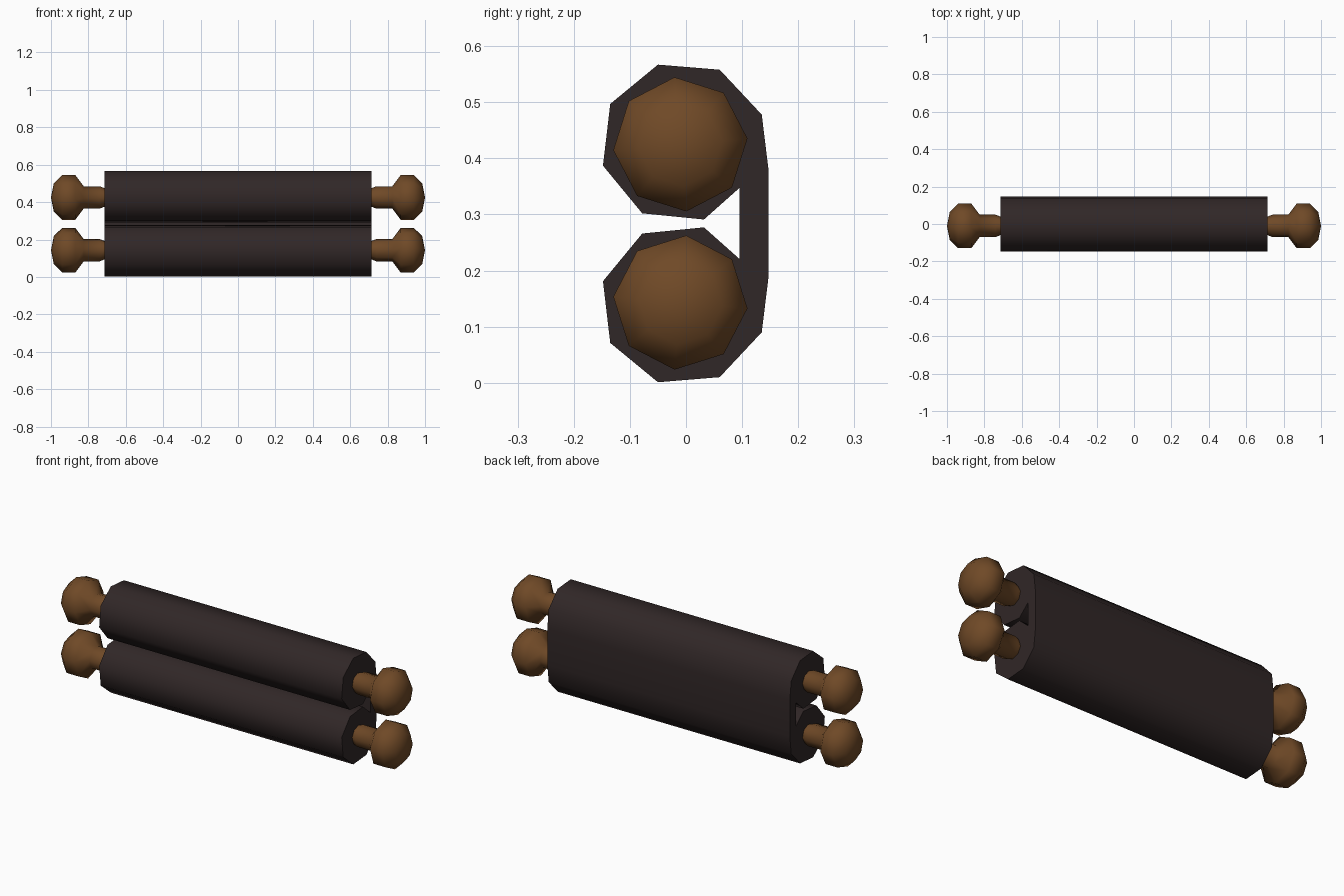
import bpy, bmesh, math

cube = bpy.data.objects.get("Cube")
if cube:
    bpy.data.objects.remove(cube, do_unlink=True)

MID_Z = 0.284        # height of the mirror plane between the two rolls
HALF_LENGTH = 0.715  # half length of the rolled sheet


def material(name, colour):
    mat = bpy.data.materials.new(name)
    mat.use_nodes = True
    mat.diffuse_color = (*colour, 1)
    mat.node_tree.nodes["Principled BSDF"].inputs["Base Color"].default_value = (*colour, 1)
    return mat


def finish(name, bm, mat, angle):
    bmesh.ops.recalc_face_normals(bm, faces=bm.faces)
    mesh = bpy.data.meshes.new(name)
    bm.to_mesh(mesh)
    bm.free()
    obj = bpy.data.objects.new(name, mesh)
    bpy.context.collection.objects.link(obj)
    mesh.materials.append(mat)
    bpy.ops.object.select_all(action="DESELECT")
    obj.select_set(True)
    bpy.context.view_layer.objects.active = obj
    bpy.ops.object.shade_smooth_by_angle(angle=math.radians(angle))


wood = material("brown wood", (0.160, 0.067, 0.020))
sheet = material("dark sheet", (0.030, 0.020, 0.020))

# Rolled sheet: upper half of the end profile (y, z), mirrored and extruded along x
upper = [(0.095, 0.347), (0.032, 0.291), (-0.078, 0.302), (-0.148, 0.387),
         (-0.135, 0.497), (-0.05, 0.567), (0.06, 0.558), (0.135, 0.478), (0.147, 0.38)]
profile = upper + [(y, 2 * MID_Z - z) for y, z in reversed(upper)]
bm = bmesh.new()
end = bm.faces.new([bm.verts.new((-HALF_LENGTH, y, z)) for y, z in profile])
result = bmesh.ops.extrude_face_region(bm, geom=[end], use_keep_orig=True)
moved = [v for v in result["geom"] if isinstance(v, bmesh.types.BMVert)]
bmesh.ops.translate(bm, verts=moved, vec=(2 * HALF_LENGTH, 0, 0))
finish("rolled_sheet", bm, sheet, 60)

# Handles: eight-sided turned rods with a knob at each end
half = [(0.715, 0.05), (0.74, 0.06), (0.825, 0.06), (0.87, 0.12), (0.94, 0.12), (0.985, 0.075)]
rings = [(-x, r) for x, r in reversed(half)] + half


def handle(name, side):
    bm = bmesh.new()
    loops = []
    for x, r in rings:
        loop = []
        for k in range(8):
            a = math.radians(95 + 45 * k)
            z = MID_Z + side * (0.141 + r * math.sin(a))
            loop.append(bm.verts.new((x, -0.01 + r * math.cos(a), z)))
        loops.append(loop)
    for a, b in zip(loops, loops[1:]):
        for k in range(8):
            n = (k + 1) % 8
            bm.faces.new((a[k], a[n], b[n], b[k]))
    for x, loop in ((-1, loops[0]), (1, loops[-1])):
        tip = bm.verts.new((x, -0.01, MID_Z + side * 0.141))
        for k in range(8):
            bm.faces.new((loop[k], loop[(k + 1) % 8], tip))
    finish(name, bm, wood, 70)


handle("upper_handle", 1)
handle("lower_handle", -1)
